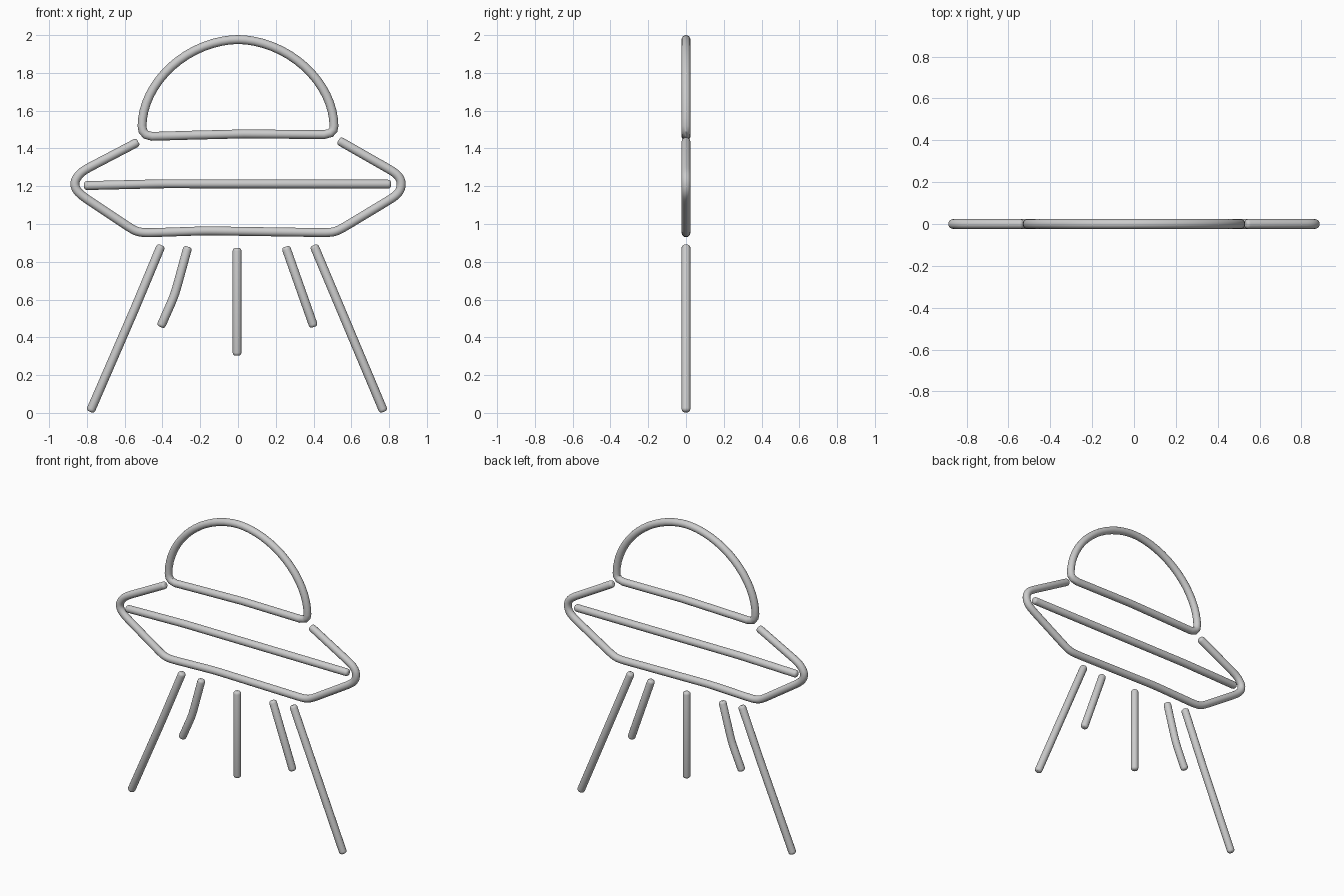
import bpy
from math import sin, cos, pi, copysign
from mathutils import Vector

if "Cube" in bpy.data.objects:
    bpy.data.objects.remove(bpy.data.objects["Cube"])

R = 0.0235  # tube radius


def soften(pts, passes=2, cut=0.25, closed=False):
    # corner cutting, limited to a short distance so long runs stay straight
    for _ in range(passes):
        n, out = len(pts), []
        for i in range(n):
            p = pts[i]
            if not closed and i in (0, n - 1):
                out.append(p)
                continue
            for q in (pts[i - 1], pts[(i + 1) % n]):
                d = q - p
                out.append(p + d.normalized() * min(d.length * cut, 0.025))
        pts = out
    return pts


def tube(name, xz, closed=False, smooth=True):
    pts = [Vector((x, 0, z)) for x, z in xz]
    if smooth:
        pts = soften(pts, closed=closed)
    radii = [1.0] * len(pts)
    if not closed:
        # rounded ends
        def end(p, q):
            d = (q - p).normalized()
            return [p, p + d * 0.003, p + d * 0.008, p + d * 0.016]
        r = [0.5, 0.74, 0.92, 1.0]
        a, b = end(pts[0], pts[1]), end(pts[-1], pts[-2])
        radii = r + radii[1:-1] + r[::-1]
        pts = a + pts[1:-1] + b[::-1]
    cu = bpy.data.curves.new(name, 'CURVE')
    cu.dimensions = '3D'
    cu.bevel_depth = R
    cu.bevel_resolution = 6
    cu.use_fill_caps = True
    sp = cu.splines.new('POLY')
    sp.points.add(len(pts) - 1)
    for sp_pt, p, rad in zip(sp.points, pts, radii):
        sp_pt.co = (*p, 1)
        sp_pt.radius = rad
    sp.use_cyclic_u = closed
    ob = bpy.data.objects.new(name, cu)
    bpy.context.collection.objects.link(ob)
    bpy.ops.object.select_all(action='DESELECT')
    ob.select_set(True)
    bpy.context.view_layer.objects.active = ob
    bpy.ops.object.convert(target='MESH')
    bpy.ops.object.shade_smooth_by_angle()


# dome: slightly lean half ellipse with a nearly flat base
e = 2 / 1.87
dome = []
for i in range(33):
    t = pi * i / 32
    c, s = cos(t), sin(t)
    dome.append((0.508 * copysign(abs(c) ** e, c), 1.52 + 0.4565 * abs(s) ** e))
dome += [(-0.504, 1.493), (-0.488, 1.473), (-0.455, 1.464), (-0.25, 1.470),
         (0.03, 1.477), (0.25, 1.475), (0.455, 1.473), (0.490, 1.482), (0.505, 1.499)]
tube("dome", dome, closed=True, smooth=False)

# open saucer outline
tube("saucer_hull", [
    (-0.528, 1.435), (-0.825, 1.28), (-0.858, 1.24), (-0.866, 1.21), (-0.855, 1.178),
    (-0.82, 1.145), (-0.56, 0.972), (-0.53, 0.959), (-0.49, 0.953), (-0.17, 0.964),
    (0.476, 0.954), (0.515, 0.96), (0.55, 0.976), (0.83, 1.145), (0.857, 1.175),
    (0.866, 1.21), (0.858, 1.243), (0.83, 1.273), (0.532, 1.443)])

# middle band
tube("middle_bar", [(-0.815, 1.203), (-0.4, 1.213), (0.81, 1.211)])

# beams under the hull
tube("outer_beam_left", [(-0.406, 0.888), (-0.545, 0.555), (-0.783, 0.006)])
tube("outer_beam_right", [(0.401, 0.888), (0.772, 0.006)])
tube("inner_beam_left", [(-0.265, 0.88), (-0.335, 0.625), (-0.41, 0.455)])
tube("inner_beam_right", [(0.252, 0.88), (0.402, 0.455)])
tube("centre_beam", [(-0.005, 0.873), (-0.005, 0.303)])
